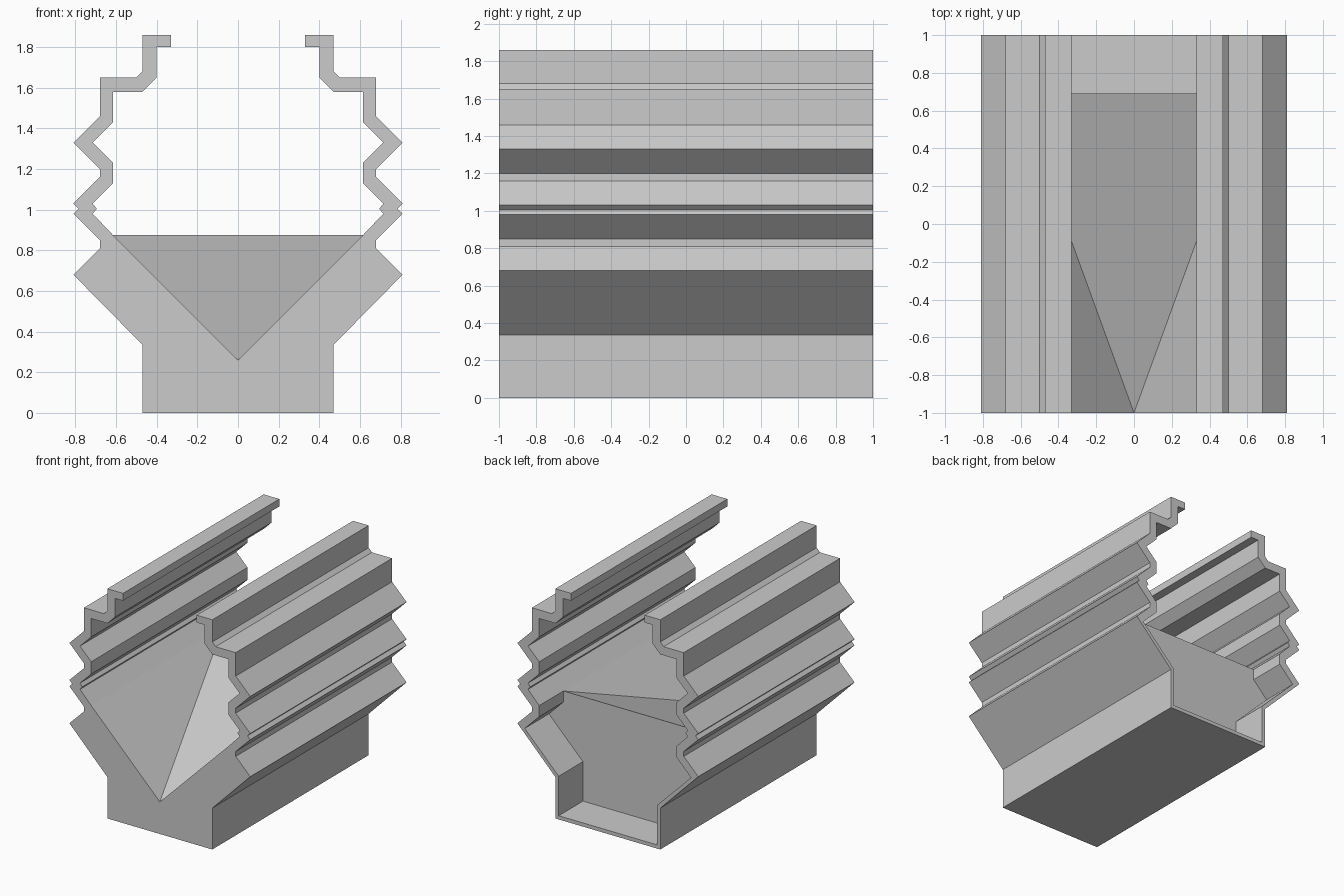
import bpy
import bmesh

cube = bpy.data.objects.get("Cube")
if cube:
    bpy.data.objects.remove(cube, do_unlink=True)

FRONT, STEP, BACK = -1.0, 0.69, 1.0

# Half cross-section (x, z): outside of the wall going up, then inside coming down
outer = [(0.47, 0), (0.47, 0.335), (0.81, 0.68), (0.68, 0.81), (0.68, 0.85),
         (0.81, 0.98), (0.785, 1.005), (0.81, 1.03), (0.68, 1.16), (0.68, 1.2),
         (0.81, 1.33), (0.68, 1.46), (0.68, 1.65), (0.5, 1.65), (0.47, 1.68),
         (0.47, 1.86)]
inner = [(0.33, 1.86), (0.33, 1.8), (0.4, 1.8), (0.4, 1.65), (0.47, 1.58),
         (0.615, 1.58), (0.615, 1.43), (0.715, 1.33), (0.615, 1.23),
         (0.615, 1.13), (0.715, 1.03), (0.695, 1.005), (0.715, 0.98),
         (0.615, 0.875)]
# Thin-walled hollow under the ramp at the back
hollow = [(0.615, 0.785), (0.745, 0.655), (0.44, 0.35), (0.44, 0.03)]
apex = (0, 0.26)


def mirrored(points):
    return [(-x, z) for x, z in reversed(points)]


bm = bmesh.new()


def face(points):
    bm.faces.new([bm.verts.new(p) for p in points])


def cap(points, y):
    face([(x, y, z) for x, z in points])


def strip(points, y0, y1):
    for (xa, za), (xb, zb) in zip(points, points[1:]):
        face([(xa, y0, za), (xb, y0, zb), (xb, y1, zb), (xa, y1, za)])


walls = outer + inner
wall_path = mirrored(walls) + walls
hollow_path = walls[-1:] + hollow + mirrored(hollow) + mirrored(walls[-1:])

# Corrugated walls and base along the full length
strip(wall_path, FRONT, STEP)
strip(wall_path, STEP, BACK)
cap(wall_path + [apex], FRONT)

# Hollow rear end with its closing wall
strip(hollow_path, STEP, BACK)
cap(hollow_path, STEP)
cap(wall_path + hollow_path[1:-1], BACK)

# Ramp running down to the front, with the two sides of the V
tip = (apex[0], FRONT, apex[1])
rx, rz = walls[-1]
face([tip, (rx, STEP, rz), (-rx, STEP, rz)])
for side in (-1, 1):
    face([tip, (side * rx, FRONT, rz), (side * rx, STEP, rz)])

bmesh.ops.remove_doubles(bm, verts=bm.verts, dist=0.0005)
bmesh.ops.recalc_face_normals(bm, faces=bm.faces)
mesh = bpy.data.meshes.new("corrugated_trough")
bm.to_mesh(mesh)
bm.free()

# Single plain grey finish
grey = bpy.data.materials.new("light_grey")
grey.use_nodes = True
colour = (0.6, 0.6, 0.6, 1)
grey.diffuse_color = colour
grey.node_tree.nodes["Principled BSDF"].inputs["Base Color"].default_value = colour
mesh.materials.append(grey)

trough = bpy.data.objects.new("corrugated_trough", mesh)
bpy.context.collection.objects.link(trough)
